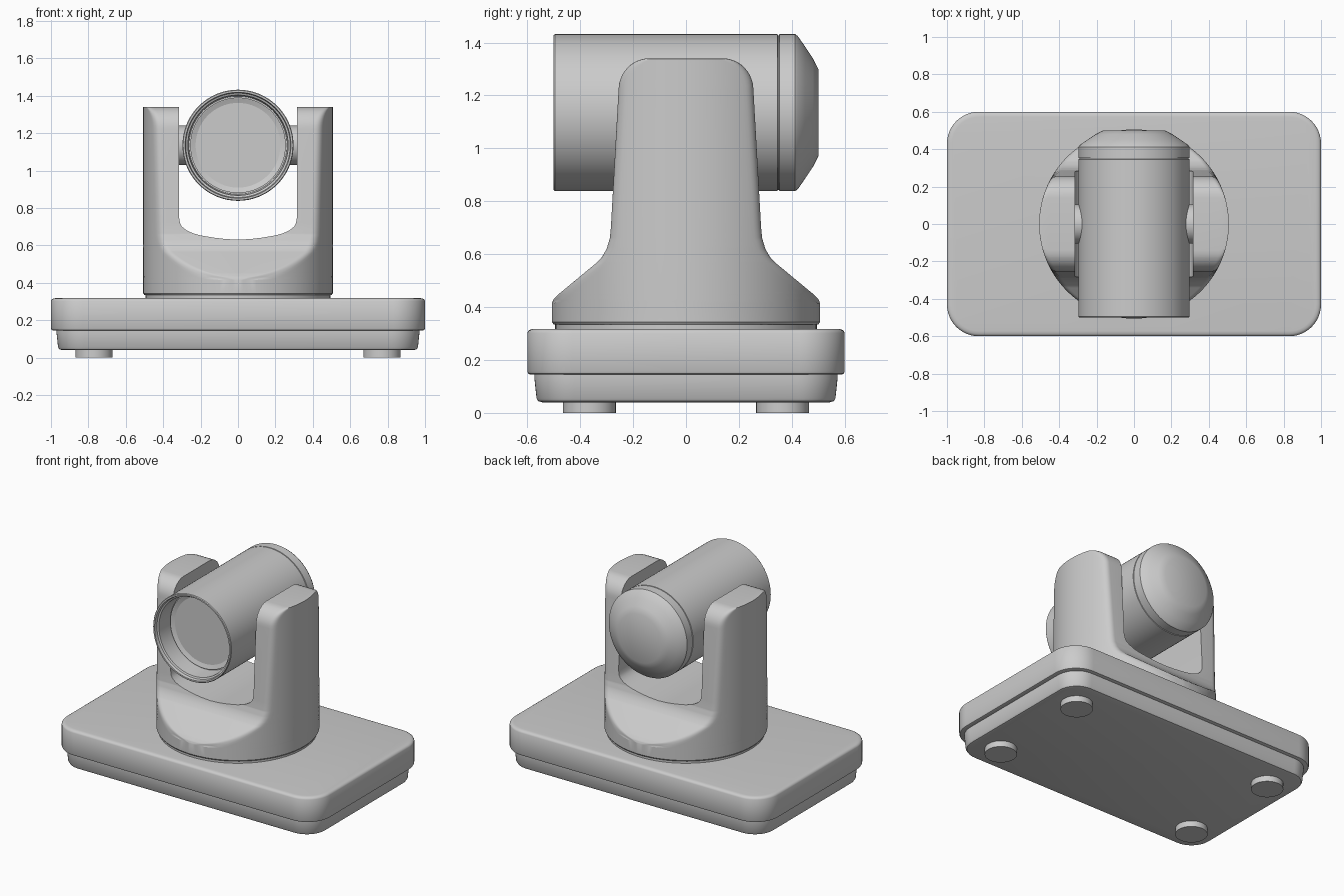
import bpy, bmesh
from math import sin, cos, pi, sqrt, asin, radians

if "Cube" in bpy.data.objects:
    bpy.data.objects.remove(bpy.data.objects["Cube"])


def loft(name, loops, open_at_centre=False):
    """Skin a stack of equal-length closed loops and cap both ends."""
    bm = bmesh.new()
    rings = [[bm.verts.new(p) for p in loop] for loop in loops]
    n = len(rings[0])
    for a, b in zip(rings, rings[1:]):
        for i in range(n):
            j = (i + 1) % n
            bm.faces.new((a[i], a[j], b[j], b[i]))
    bm.faces.new(rings[0])
    bm.faces.new(rings[-1])
    bmesh.ops.remove_doubles(bm, verts=bm.verts, dist=1e-5)
    bmesh.ops.recalc_face_normals(bm, faces=bm.faces)
    if open_at_centre:
        inner = [f for f in bm.faces if all(abs(v.co.x) < 1e-4 for v in f.verts)]
        bmesh.ops.delete(bm, geom=inner, context='FACES')
    mesh = bpy.data.meshes.new(name)
    bm.to_mesh(mesh)
    bm.free()
    ob = bpy.data.objects.new(name, mesh)
    bpy.context.collection.objects.link(ob)
    return ob


def lathe(name, profile, axis='Z', at=(0, 0, 0), n=64):
    """Revolve (radius, distance along axis) points."""
    def point(r, h, t):
        u, v = r * cos(t), r * sin(t)
        p = {'X': (h, u, v), 'Y': (u, h, v), 'Z': (u, v, h)}[axis]
        return [p[k] + at[k] for k in range(3)]
    return loft(name, [[point(r, h, 2 * pi * i / n) for i in range(n)] for r, h in profile])


def slab(name, hx, hy, radius, layers):
    """Rounded rectangle; layers are (inset, z)."""
    loops = []
    for inset, z in layers:
        r, loop = radius - inset, []
        for q, (sx, sy) in enumerate(((1, 1), (-1, 1), (-1, -1), (1, -1))):
            for i in range(13):
                t = (q + i / 12) * pi / 2
                loop.append((sx * (hx - radius) + r * cos(t),
                             sy * (hy - radius) + r * sin(t), z))
        loops.append(loop)
    return loft(name, loops)


def interp(points, z):
    for (z0, a), (z1, b) in zip(points, points[1:]):
        if z <= z1:
            return a + (b - a) * max(0, z - z0) / (z1 - z0)
    return points[-1][1]


# Base, in two tiers, with four feet
slab("lower_base", 0.97, 0.573, 0.15,
     [(0.03, 0.04), (0.015, 0.044), (0.008, 0.055), (0, 0.13), (0, 0.15)])
slab("upper_base", 1.0, 0.6, 0.17,
     [(0.012, 0.145), (0.004, 0.148), (0, 0.157), (0, 0.302), (0.005, 0.311),
      (0.014, 0.316), (0.028, 0.318)])
for sx in (-1, 1):
    for sy in (-1, 1):
        lathe("foot", [(0.1, 0), (0.1, 0.05)], at=(sx * 0.77, sy * 0.365, 0), n=40)

# Turntable ring under the yoke
lathe("turntable", [(0.495, 0.31), (0.495, 0.34)], n=96)

# Yoke: a drum trimmed by a flared side profile and a U-shaped slot
R = 0.507
half_depth = [(0.335, 0.507), (0.415, 0.507), (0.43, 0.5), (0.45, 0.48), (0.57, 0.335),
              (0.59, 0.317), (0.62, 0.3), (0.66, 0.288), (0.7, 0.284), (1.22, 0.255)]
for i in range(1, 11):
    t = i / 10 * pi / 2
    half_depth.append((1.22 + 0.12 * sin(t), 0.14 + 0.115 * cos(t)))
slot = [(0.63, 0), (0.634, 0.07), (0.641, 0.13), (0.653, 0.2), (0.664, 0.24),
        (0.68, 0.275), (0.7, 0.3), (0.72, 0.31), (0.75, 0.315)]


def section(z, radius):
    w = min(interp(half_depth, z), radius - 0.0005)
    s = interp(slot, z)
    xo = sqrt(radius ** 2 - w ** 2)
    r = min(0.028, (xo - s) * 0.4)
    a = asin((w - r) / radius)
    start, end = (xo - r, w), (radius * cos(a), w - r)
    corner = []
    for i in range(6):
        t = i / 6
        corner.append([(1 - t) ** 2 * p + 2 * t * (1 - t) * c + t * t * e
                       for p, c, e in zip(start, (xo, w), end)])
    arc = [(radius * cos(a - 2 * a * i / 32), radius * sin(a - 2 * a * i / 32))
           for i in range(33)]
    pts = [(s, w)] + corner + arc + [(x, -y) for x, y in reversed(corner)] + [(s, -w)]
    return [(x, y, z) for x, y in pts]


heights = {p[0] for p in half_depth + slot}
heights |= {0.42 + 0.008 * i for i in range(20)} | {0.343, 0.9, 1.05, 1.332}
loops = [section(z, R - (0.006 if z < 0.34 else 0.008 if z > 1.339 else 0))
         for z in sorted(heights)]
yoke = loft("yoke", loops, open_at_centre=True)
mirror = yoke.modifiers.new("mirror", 'MIRROR')
mirror.merge_threshold = 0.0005

# Tilt pivots between the yoke arms and the camera
for s in (-1, 1):
    lathe("pivot", [(0.105, s * 0.25), (0.105, s * 0.33)], 'X', (0, 0, 1.135), 48)

# Camera barrel with seam, tapered back, front rim and recessed dished lens
CENTRE = (0, 0, 1.135)
lathe("camera_barrel",
      [(0.165, 0.5), (0.205, 0.48), (0.25, 0.45), (0.29, 0.422), (0.297, 0.412),
       (0.297, 0.353), (0.292, 0.352), (0.292, 0.347), (0.297, 0.346),
       (0.297, -0.495), (0.293, -0.5), (0.283, -0.5), (0.279, -0.48),
       (0.268, -0.475), (0.262, -0.36), (0.25, -0.36)], 'Y', CENTRE, 96)
lathe("lens", [(0.255, -0.33), (0.255, -0.37)] +
      [(0.25 * cos(i / 8 * pi / 2) + 0.003, -0.37 + 0.05 * sin(i / 8 * pi / 2) ** 2)
       for i in range(9)], 'Y', CENTRE, 96)

# Smooth shading that keeps hard edges
for ob in bpy.context.scene.objects:
    ob.select_set(True)
    bpy.context.view_layer.objects.active = ob
bpy.ops.object.shade_smooth_by_angle(angle=radians(32))
